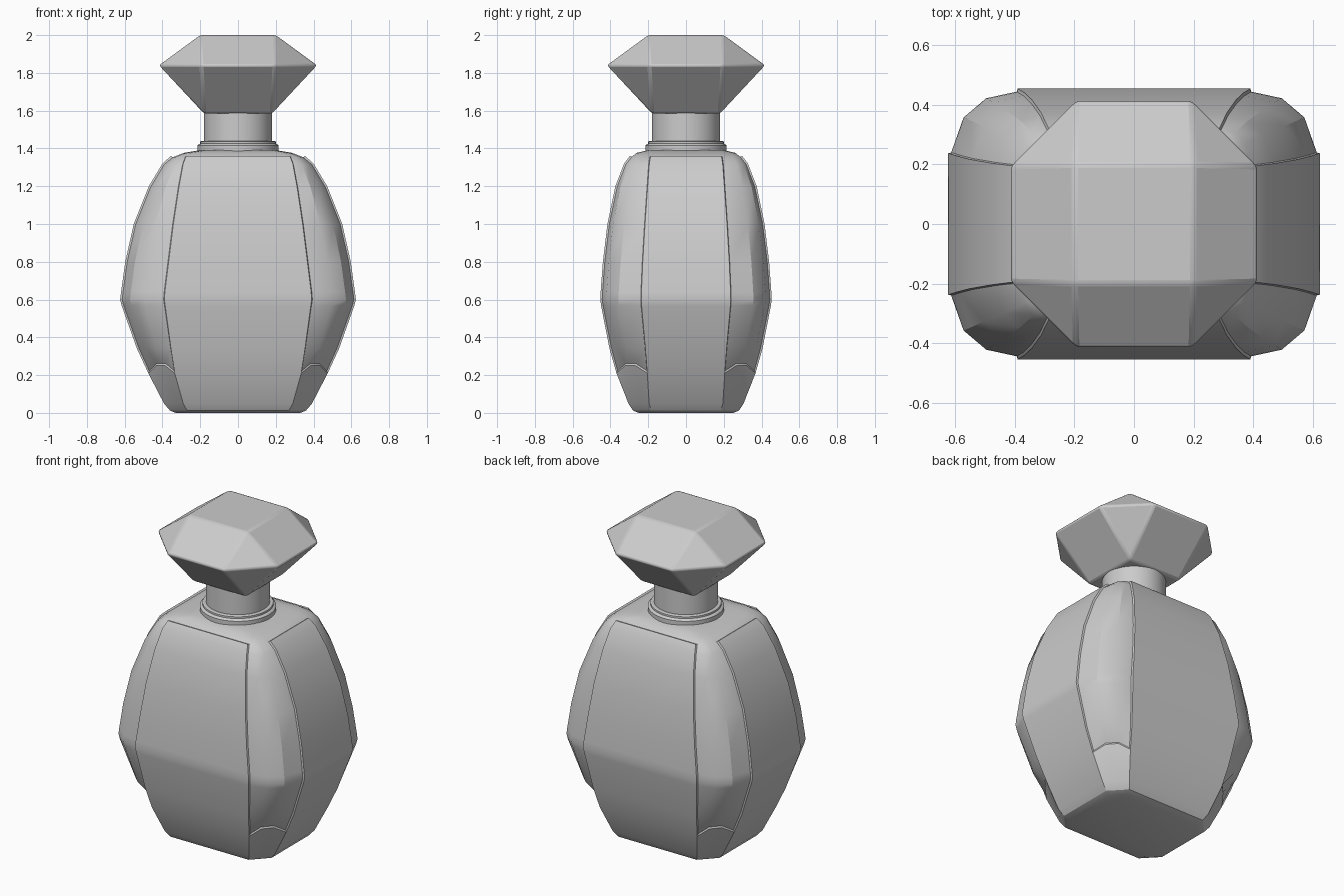
import bpy, bmesh, math

if "Cube" in bpy.data.objects:
    bpy.data.objects.remove(bpy.data.objects["Cube"])


def finish(name, bm, angle=30, bevel=0.0):
    bmesh.ops.recalc_face_normals(bm, faces=bm.faces[:])
    me = bpy.data.meshes.new(name)
    bm.to_mesh(me)
    bm.free()
    ob = bpy.data.objects.new(name, me)
    bpy.context.collection.objects.link(ob)
    if bevel:
        mod = ob.modifiers.new("soft_edges", 'BEVEL')
        mod.width, mod.segments = bevel, 2
    bpy.ops.object.select_all(action='DESELECT')
    ob.select_set(True)
    bpy.context.view_layer.objects.active = ob
    bpy.ops.object.shade_smooth_by_angle(angle=math.radians(angle))
    return ob


def section(z, W, D, a, b, bulge, lift):
    """16-point outline: four flat sides joined by three-facet corners."""
    q = [(W, b, 0)]
    for (f0, g0), (f1, g1) in (((.67, .33), (.81, .58)), ((.33, .67), (.47, .89))):
        f, g = f0 + (f1 - f0) * bulge, g0 + (g1 - g0) * bulge
        q.append((a + (W - a) * f, b + (D - b) * g, lift))
    q.append((a, D, 0))
    pts = []
    for sx, sy in ((1, 1), (-1, 1), (-1, -1), (1, -1)):
        pts += [(sx * x, sy * y, z + l) for x, y, l in (q if sx * sy > 0 else q[::-1])]
    return pts


# Body: z, half width, half depth, front panel half, side panel half, corner bulge, lift
rings = [
    (0.0, .33, .25, .25, .17, 0, 0), (.012, .36, .28, .27, .185, 0, 0),
    (.05, .392, .305, .29, .195, 0, 0), (.21, .475, .368, .335, .205, .2, .04),
    (.34, .535, .405, .355, .215, .85, 0), (.565, .615, .449, .385, .235, 1, 0),
    (.60, .624, .454, .39, .237, 1, 0), (.64, .619, .452, .387, .236, 1, 0),
    (.80, .597, .44, .367, .229, 1, 0), (1.0, .552, .416, .342, .217, 1, 0),
    (1.2, .472, .374, .312, .203, 1, 0), (1.32, .40, .328, .29, .194, 1, 0),
    (1.36, .355, .298, .275, .188, 1, 0), (1.385, .29, .265, .22, .17, 1, 0),
    (1.40, .20, .20, .13, .13, 1, 0),
]
bm = bmesh.new()
loops = [[bm.verts.new(p) for p in section(*r)] for r in rings]
recess = []
for k in range(len(loops) - 1):
    lo, hi = loops[k], loops[k + 1]
    for i in range(16):
        j = (i + 1) % 16
        f = bm.faces.new((lo[i], lo[j], hi[j], hi[i]))
        # corners and shoulder sit slightly below the four flat panels
        if (k >= 3 and i % 4 != 3) or k >= 12:
            recess.append(f)
bm.faces.new(loops[0][::-1])
recess.append(bm.faces.new(loops[-1]))
bm.normal_update()
bmesh.ops.inset_region(bm, faces=recess, thickness=.006, depth=-.009,
                       use_even_offset=True, use_boundary=True)
finish("bottle_body", bm, 28)


# Turned parts: neck and collar
def lathe(name, profile, n=64):
    bm = bmesh.new()
    ls = [[bm.verts.new((r * math.cos(2 * math.pi * i / n),
                         r * math.sin(2 * math.pi * i / n), z)) for i in range(n)]
          for r, z in profile]
    for lo, hi in zip(ls, ls[1:]):
        for i in range(n):
            j = (i + 1) % n
            bm.faces.new((lo[i], lo[j], hi[j], hi[i]))
    bm.faces.new(ls[0][::-1])
    bm.faces.new(ls[-1])
    finish(name, bm)


lathe("neck", [(.18, 1.38), (.18, 1.63)])
lathe("collar", [(.208, 1.375), (.215, 1.385), (.215, 1.415), (.208, 1.422),
                 (.20, 1.425), (.20, 1.436), (.194, 1.44)])

# Faceted stopper: square table, octagonal girdle, square base
bm = bmesh.new()
for sx in (-1, 1):
    for sy in (-1, 1):
        for x, y, z in ((.2, .2, 2.0), (.195, .418, 1.84), (.418, .195, 1.84), (.18, .18, 1.585)):
            bm.verts.new((sx * x, sy * y, z))
bmesh.ops.convex_hull(bm, input=bm.verts[:])
bmesh.ops.dissolve_limit(bm, angle_limit=math.radians(2), verts=bm.verts[:], edges=bm.edges[:])
finish("stopper", bm, 25, .012)
